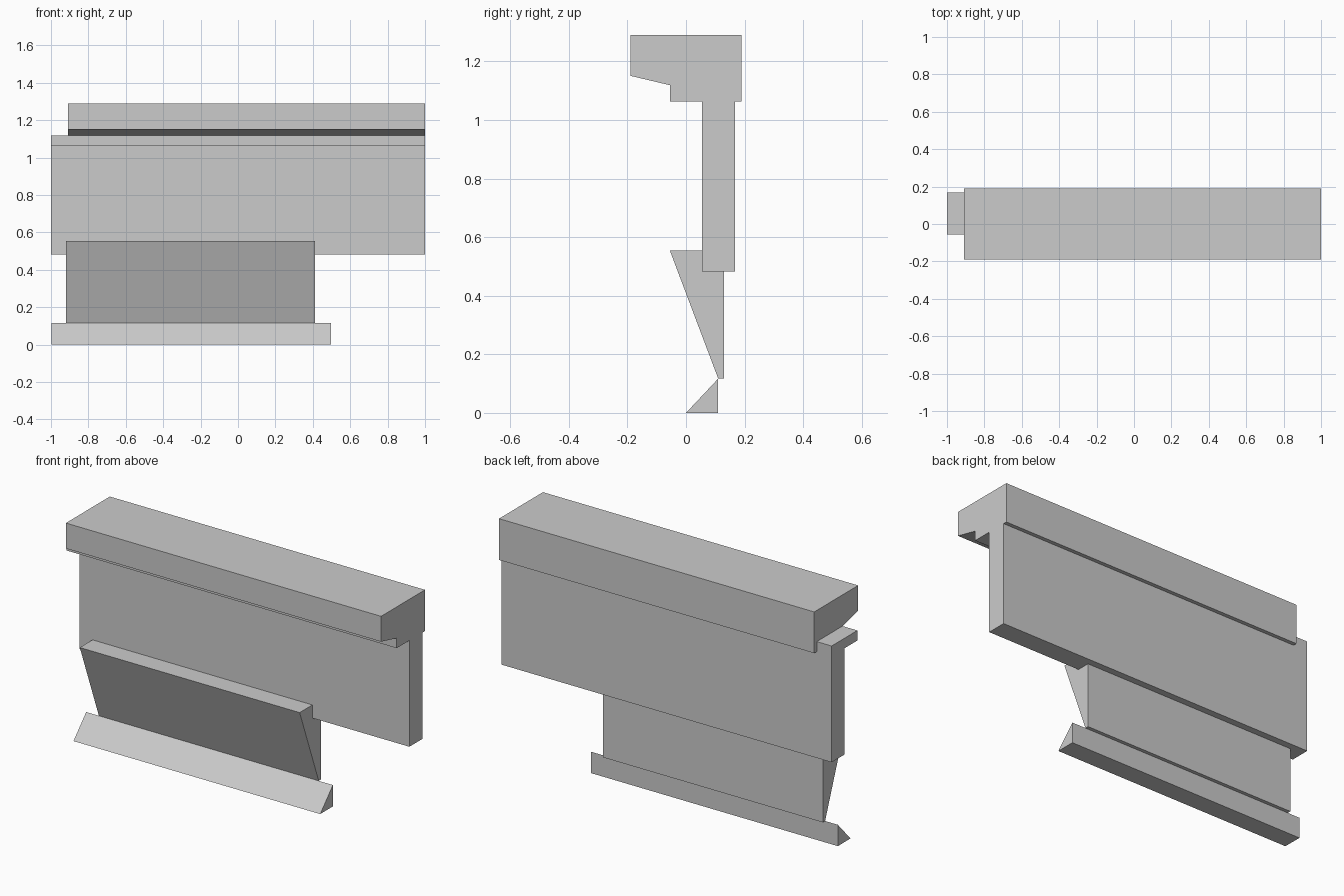
import bpy
import bmesh

if "Cube" in bpy.data.objects:
    bpy.data.objects.remove(bpy.data.objects["Cube"])


def extrude_profile(name, profile, x0, x1):
    """Extrude a (y, z) outline along x into a closed solid."""
    bm = bmesh.new()
    face = bm.faces.new([bm.verts.new((x0, y, z)) for y, z in profile])
    result = bmesh.ops.extrude_face_region(bm, geom=[face], use_keep_orig=True)
    moved = [g for g in result["geom"] if isinstance(g, bmesh.types.BMVert)]
    bmesh.ops.translate(bm, verts=moved, vec=(x1 - x0, 0, 0))
    bmesh.ops.recalc_face_normals(bm, faces=bm.faces)
    mesh = bpy.data.meshes.new(name)
    bm.to_mesh(mesh)
    bm.free()
    obj = bpy.data.objects.new(name, mesh)
    bpy.context.collection.objects.link(obj)
    return obj


# Heavy top cap with a sloped underside and a short drop at the back
extrude_profile("top_cap", [
    (-0.19, 1.29), (0.19, 1.29), (0.19, 1.064), (0.168, 1.064),
    (0.168, 1.119), (-0.055, 1.119), (-0.19, 1.151)], -0.91, 1.0)

# Main wall panel with a forward lip along its top
extrude_profile("wall_panel", [
    (-0.055, 1.119), (0.168, 1.119), (0.168, 0.482), (0.055, 0.482),
    (0.055, 1.064), (-0.055, 1.064)], -1.0, 1.0)

# Leaning lower panel, notched under the wall panel
extrude_profile("lower_panel", [
    (-0.055, 0.554), (0.055, 0.554), (0.055, 0.482), (0.13, 0.482),
    (0.13, 0.117), (0.11, 0.117)], -0.92, 0.412)

# Triangular base strip
extrude_profile("base_strip", [
    (0.0, 0.0), (0.11, 0.0), (0.11, 0.117)], -0.997, 0.498)
